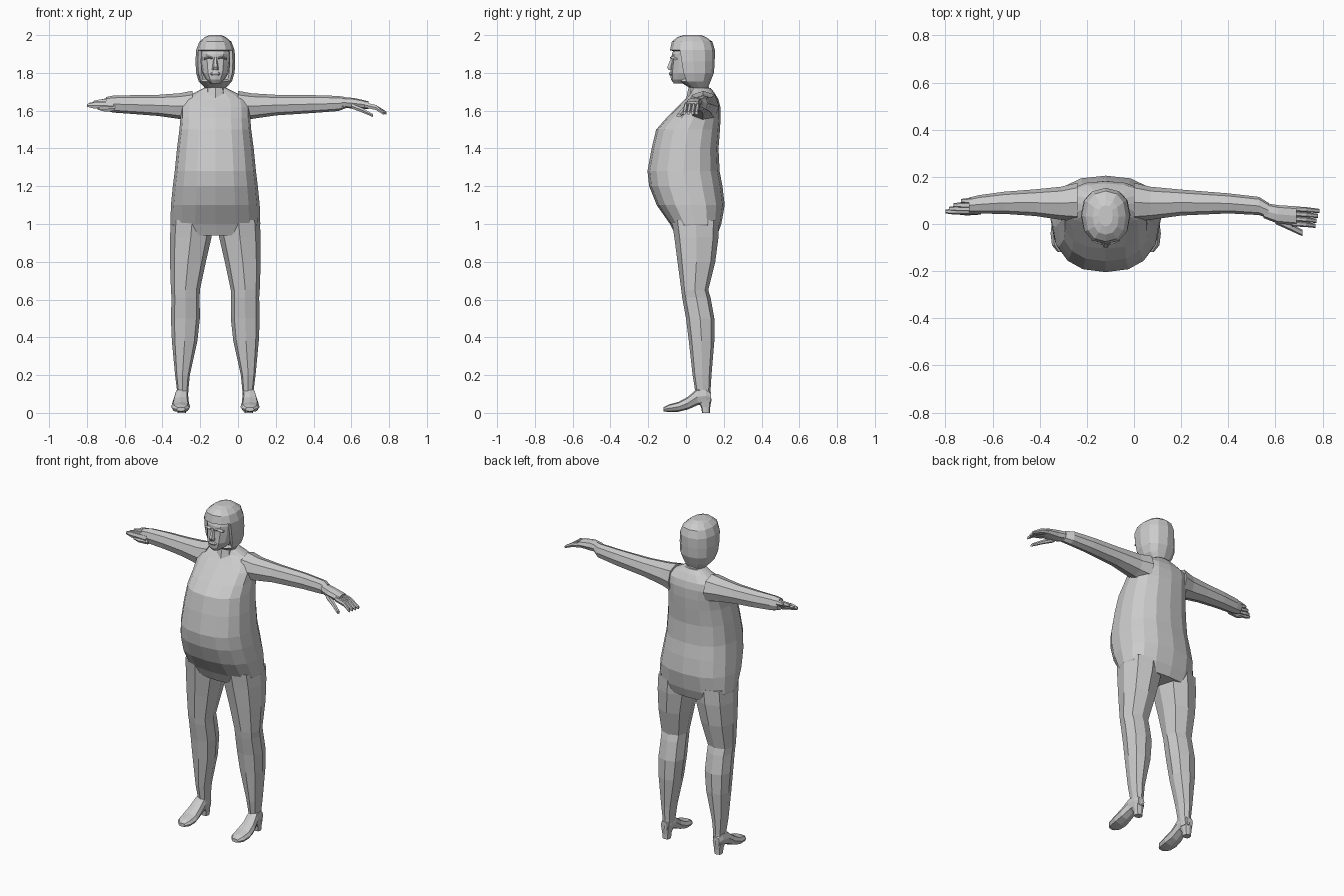
import bpy, bmesh, math
from mathutils import Vector

CX = -0.12  # body centre line


def point(axis, t, u, v):
    """Place a section point: sections are stacked along the given axis."""
    return {'z': (u, v, t), 'x': (t, u, v), 'y': (u, t, v)}[axis]


def loft(name, axis, rings, n=8, p=2.3, flip=False, drop=None):
    """Skin rounded sections (t, u0, u1, v0, v1); flip mirrors across the body."""
    bm = bmesh.new()
    loops = []
    for t, u0, u1, v0, v1 in rings:
        loop = []
        for k in range(n):
            a = 2 * math.pi * k / n
            c, s = math.cos(a), math.sin(a)
            c = math.copysign(abs(c) ** (2 / p), c) if abs(c) > 1e-6 else 0
            s = math.copysign(abs(s) ** (2 / p), s) if abs(s) > 1e-6 else 0
            co = Vector(point(axis, t, (u0 + u1) / 2 + c * (u1 - u0) / 2,
                              (v0 + v1) / 2 + s * (v1 - v0) / 2))
            if flip:
                co.x = 2 * CX - co.x
            loop.append(bm.verts.new(co))
        loops.append(loop)
    for a, b in zip(loops, loops[1:]):
        for k in range(n):
            j = (k + 1) % n
            bm.faces.new((a[k], a[j], b[j], b[k]))
    bm.faces.new(loops[0])
    bm.faces.new(loops[-1])
    bmesh.ops.recalc_face_normals(bm, faces=bm.faces)
    if drop:
        gone = [f for f in bm.faces if drop(f.calc_center_median())]
        bmesh.ops.delete(bm, geom=gone, context='FACES')
    me = bpy.data.meshes.new(name)
    bm.to_mesh(me)
    bm.free()
    ob = bpy.data.objects.new(name, me)
    bpy.context.collection.objects.link(ob)
    return ob


def centred(rows):
    """(t, half width, v0, v1) rows centred on the body line."""
    return [(t, CX - w, CX + w, a, b) for t, w, a, b in rows]


# Torso with round belly, and neck
loft("torso", 'z', centred([
    (0.94, .215, -.055, .165), (1.0, .238, -.085, .187), (1.1, .235, -.155, .205),
    (1.2, .225, -.195, .193), (1.28, .215, -.204, .178), (1.4, .203, -.182, .172),
    (1.5, .19, -.158, .18), (1.56, .185, -.105, .183), (1.62, .185, -.045, .182),
    (1.66, .175, -.005, .172), (1.695, .11, .025, .15), (1.72, .06, .03, .13)]), 16, 2.4)
loft("neck", 'z', centred([(1.66, .06, .0, .14), (1.73, .05, .015, .12),
                           (1.8, .05, .01, .11)]), 8)

# Head and facial features
loft("head", 'z', centred([
    (1.745, .025, -.065, .02), (1.765, .05, -.08, .07), (1.80, .07, -.083, .1),
    (1.85, .078, -.078, .11), (1.90, .08, -.075, .11), (1.96, .07, -.05, .1)]), 12)
loft("nose", 'z', centred([(1.815, .017, -.094, -.06), (1.83, .016, -.102, -.06),
                           (1.885, .008, -.078, -.06)]), 6)
loft("lips", 'z', centred([(1.785, .018, -.086, -.06), (1.795, .028, -.091, -.06),
                           (1.806, .018, -.086, -.06)]), 8)
for flip in (False, True):
    loft("brow", 'x', [(CX + .015, -.084, -.06, 1.872, 1.884),
                       (CX + .035, -.084, -.05, 1.877, 1.89),
                       (CX + .06, -.072, -.04, 1.868, 1.88)], 4, 2, flip)

# Hair: a shell opened over the face
hair = loft("hair", 'z', centred([
    (1.72, .055, .02, .115), (1.755, .088, -.035, .13), (1.80, .102, -.06, .148),
    (1.86, .105, -.075, .152), (1.92, .102, -.085, .153), (1.965, .085, -.075, .14),
    (1.99, .055, -.045, .105), (2.0, .03, -.01, .08)]), 12, 2.3,
    drop=lambda c: c.z < 1.725 or (c.z < 1.925 and c.y < -.005 and abs(c.x - CX) < .085))
shell = hair.modifiers.new("thickness", 'SOLIDIFY')
shell.thickness = .018

# Legs, shoes and heels (outlines given for the +x side)
for flip in (False, True):
    loft("leg", 'z', [
        (1.02, CX + .01, CX + .235, -.075, .175), (.93, CX + .02, CX + .24, -.062, .172),
        (.8, CX + .05, CX + .24, -.045, .155), (.65, CX + .082, CX + .235, -.025, .118),
        (.61, CX + .083, CX + .232, -.02, .13), (.5, CX + .082, CX + .235, .0, .15),
        (.38, CX + .095, CX + .23, .015, .15), (.2, CX + .135, CX + .213, .035, .135),
        (.12, CX + .143, CX + .203, .048, .13), (.06, CX + .145, CX + .205, .055, .135)],
        8, 2.5, flip)
    loft("shoe", 'y', [
        (-.118, .04, .085, .008, .03), (-.09, .018, .108, .004, .045),
        (-.04, .013, .114, .006, .058), (.01, .02, .108, .018, .085),
        (.06, .023, .095, .04, .13), (.105, .025, .09, .05, .13),
        (.132, .035, .08, .055, .11)], 8, 2.6, flip)
    loft("heel", 'z', [(0, .035, .08, .085, .127), (.03, .034, .081, .08, .128),
                       (.065, .028, .087, .06, .134)], 8, 3, flip)

# Right-hand-side arm in the front view, with relaxed open hand
loft("long_arm", 'x', [
    (0.0, .01, .175, 1.54, 1.705), (.07, .018, .158, 1.556, 1.692),
    (.2, .036, .146, 1.575, 1.684), (.4, .045, .13, 1.588, 1.682),
    (.53, .038, .115, 1.598, 1.678), (.57, .025, .09, 1.612, 1.672)], 8)
loft("palm", 'x', [(.55, .025, .09, 1.618, 1.67), (.61, .002, .08, 1.61, 1.668),
                   (.69, -.005, .075, 1.61, 1.65)], 8, 2.5)
for i in range(4):
    y = .064 - .021 * i
    loft("finger", 'x', [(.67, y - .011, y + .011, 1.615, 1.645),
                         (.73, y - .014, y + .008, 1.602, 1.632),
                         (.787 - .006 * i, y - .018, y, 1.578, 1.596)], 6)
loft("thumb", 'x', [(.60, .0, .035, 1.61, 1.64), (.66, -.027, .005, 1.588, 1.615),
                    (.715, -.052, -.025, 1.565, 1.583)], 6)

# Other arm: shorter, with stepped fingers
loft("short_arm", 'x', [
    (-.24, .01, .175, 1.54, 1.705), (-.31, .018, .158, 1.556, 1.692),
    (-.42, .034, .147, 1.572, 1.684), (-.55, .043, .137, 1.582, 1.682),
    (-.66, .044, .122, 1.59, 1.68), (-.70, .046, .112, 1.6, 1.672)], 8)
for x, y, z in [(-.735, .098, 1.65), (-.765, .08, 1.645), (-.785, .065, 1.635),
                (-.8, .053, 1.628)]:
    loft("short_arm_finger", 'x', [(-.66, y - .013, y + .015, z - .025, z + .02),
                                   (x + .035, y - .013, y + .013, z - .018, z + .017),
                                   (x, y - .008, y + .008, z - .008, z + .008)], 6)
loft("short_arm_thumb", 'x', [(-.65, .04, .07, 1.595, 1.63), (-.71, .036, .062, 1.595, 1.622),
                              (-.745, .04, .055, 1.605, 1.617)], 6)
